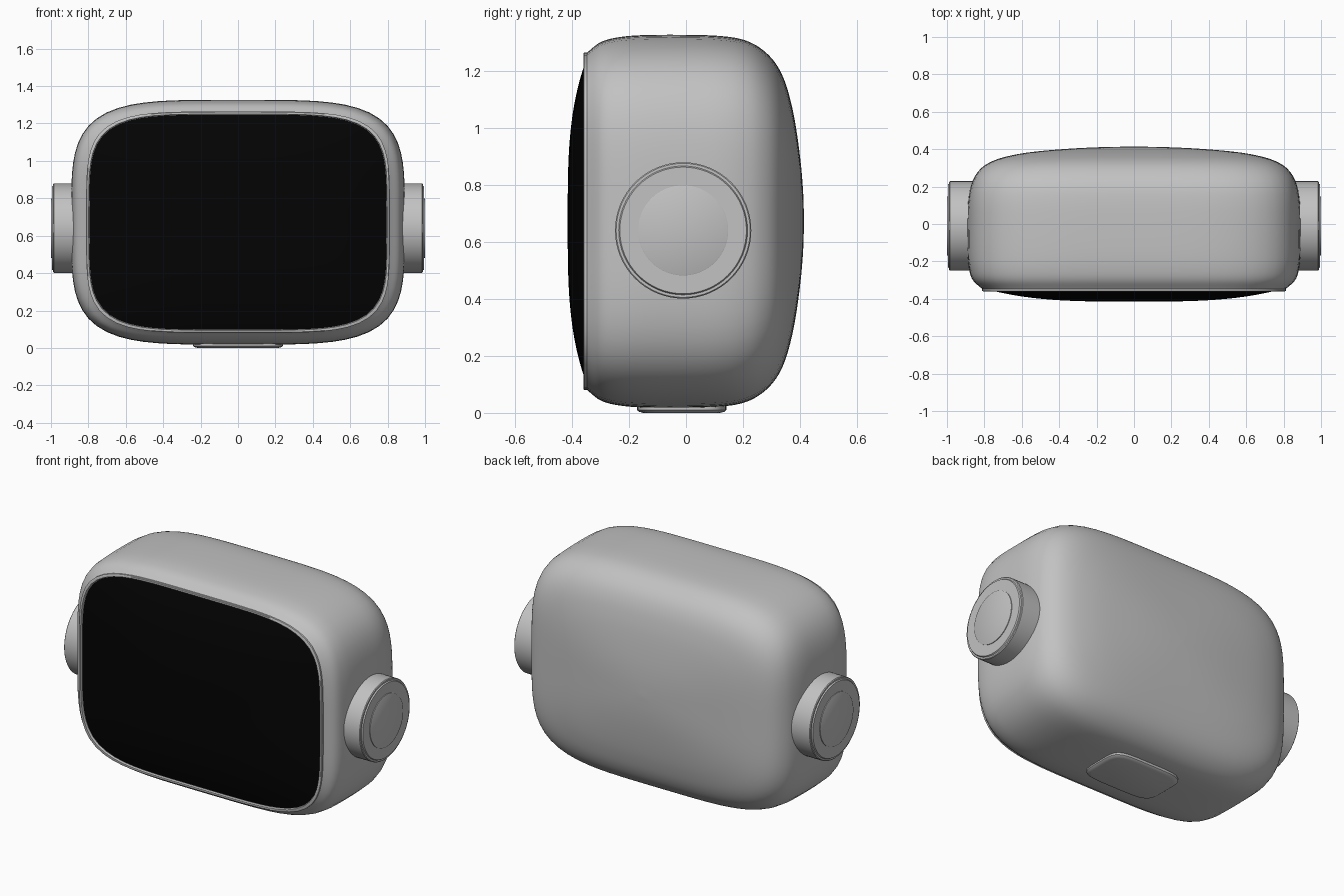
import bpy, bmesh, math
from mathutils import Matrix, Vector

cube = bpy.data.objects.get("Cube")
if cube:
    bpy.data.objects.remove(cube, do_unlink=True)

CZ = 0.672  # height of the body centre


def material(name, value, rough):
    m = bpy.data.materials.new(name)
    m.use_nodes = True
    m.diffuse_color = (value, value, value, 1)
    bsdf = m.node_tree.nodes["Principled BSDF"]
    bsdf.inputs["Base Color"].default_value = (value, value, value, 1)
    bsdf.inputs["Roughness"].default_value = rough
    return m


grey = material("shell grey", 0.54, 0.5)
black = material("screen black", 0.001, 0.3)


def smooth_rings(rows, steps=5):
    """Catmull-Rom interpolation through a few ring rows."""
    p = [Vector(r) for r in rows]
    p = [2 * p[0] - p[1]] + p + [2 * p[-1] - p[-2]]
    out = []
    for a, b, c, d in zip(p, p[1:], p[2:], p[3:]):
        for k in range(steps):
            t = k / steps
            out.append(0.5 * (2 * b + (c - a) * t + (2 * a - 5 * b + 4 * c - d) * t ** 2
                              + (3 * b - a - 3 * c + d) * t ** 3))
    return out + [p[-2]]


def loft(name, rings, mat, matrix, segments=96, closed=False, angle=35):
    """Skin superellipse rings (depth, half width, half height, exponent)."""
    bm = bmesh.new()
    loops = []
    for d, hw, hh, n in rings:
        loop = []
        for i in range(segments):
            a = 2 * math.pi * i / segments
            c, s = math.cos(a), math.sin(a)
            r = (abs(c) ** n + abs(s) ** n) ** (-1 / n)
            loop.append(bm.verts.new((hw * r * c, hh * r * s, d)))
        loops.append(loop)
    pairs = list(zip(loops, loops[1:]))
    if closed:
        pairs.append((loops[-1], loops[0]))
    for a, b in pairs:
        for i in range(segments):
            j = (i + 1) % segments
            bm.faces.new((a[i], a[j], b[j], b[i]))
    if not closed:
        bm.faces.new(loops[0][::-1])
        bm.faces.new(loops[-1])
    bmesh.ops.transform(bm, matrix=matrix, verts=bm.verts)
    bmesh.ops.recalc_face_normals(bm, faces=bm.faces)
    mesh = bpy.data.meshes.new(name)
    bm.to_mesh(mesh)
    bm.free()
    mesh.materials.append(mat)
    ob = bpy.data.objects.new(name, mesh)
    bpy.context.collection.objects.link(ob)
    bpy.ops.object.select_all(action='DESELECT')
    ob.select_set(True)
    bpy.context.view_layer.objects.active = ob
    bpy.ops.object.shade_smooth_by_angle(angle=math.radians(angle))
    return ob


# Ring depth runs along +y for the shell, with width on x and height on z
facing = Matrix.Translation((0, 0, CZ)) @ Matrix(
    ((1, 0, 0, 0), (0, 0, 1, 0), (0, 1, 0, 0), (0, 0, 0, 1)))

# Shell: tapered front, straight middle, rounded shoulder and shallow domed back
loft("shell", smooth_rings([
    (-0.347, 0.812, 0.592, 4.7), (-0.300, 0.862, 0.628, 4.4), (-0.240, 0.882, 0.645, 4.3),
    (-0.150, 0.891, 0.653, 4.2), (0.000, 0.891, 0.654, 4.2), (0.120, 0.887, 0.650, 4.2),
    (0.200, 0.873, 0.637, 4.2), (0.260, 0.848, 0.608, 4.2), (0.310, 0.803, 0.560, 4.2),
    (0.345, 0.735, 0.495, 4.2), (0.370, 0.640, 0.410, 4.0), (0.388, 0.520, 0.315, 3.6),
    (0.403, 0.340, 0.200, 3.0), (0.411, 0.170, 0.100, 2.5), (0.414, 0.010, 0.006, 2.0),
]), grey, facing)

# Thin lip around the screen
loft("screen_rim", [(-0.340, 0.812, 0.592, 4.7), (-0.357, 0.812, 0.592, 4.7),
                    (-0.360, 0.808, 0.588, 4.7), (-0.360, 0.798, 0.578, 4.7),
                    (-0.340, 0.794, 0.574, 4.7)], grey, facing, closed=True)

# Bulging screen
rings = [(-0.335, 0.794, 0.574, 4.7)]
for k in range(20, 0, -1):
    r = k / 20
    rings.append((-0.347 - 0.068 * (1 - r ** 3.2), 0.794 * r, 0.574 * r, 4.7 - 2 * (1 - r)))
loft("screen", rings, black, facing)

# Round side knobs with a raised centre disc
for name, side in (("left", 1), ("right", -1)):
    outward = Matrix.Translation((0, -0.01, 0.64)) @ Matrix.Rotation(side * math.pi / 2, 4, 'Y')
    knob = [(0.80, 0.239), (0.984, 0.239), (0.988, 0.235), (0.988, 0.226),
            (0.995, 0.222), (0.995, 0.150)]
    loft(name + "_knob", [(d, r, r, 2) for d, r in knob], grey, outward, 64)
    disc = [(0.98, 0.158), (0.999, 0.158), (1.0, 0.156)]
    loft(name + "_knob_disc", [(d, r, r, 2) for d, r in disc], grey, outward, 64)

# Flat foot under the shell
loft("foot", [(0.05, 0.24, 0.157, 5), (0.010, 0.24, 0.157, 5), (0.004, 0.232, 0.150, 5),
              (0.0, 0.215, 0.135, 5)], grey, Matrix.Translation((0, -0.015, 0)), 64)
